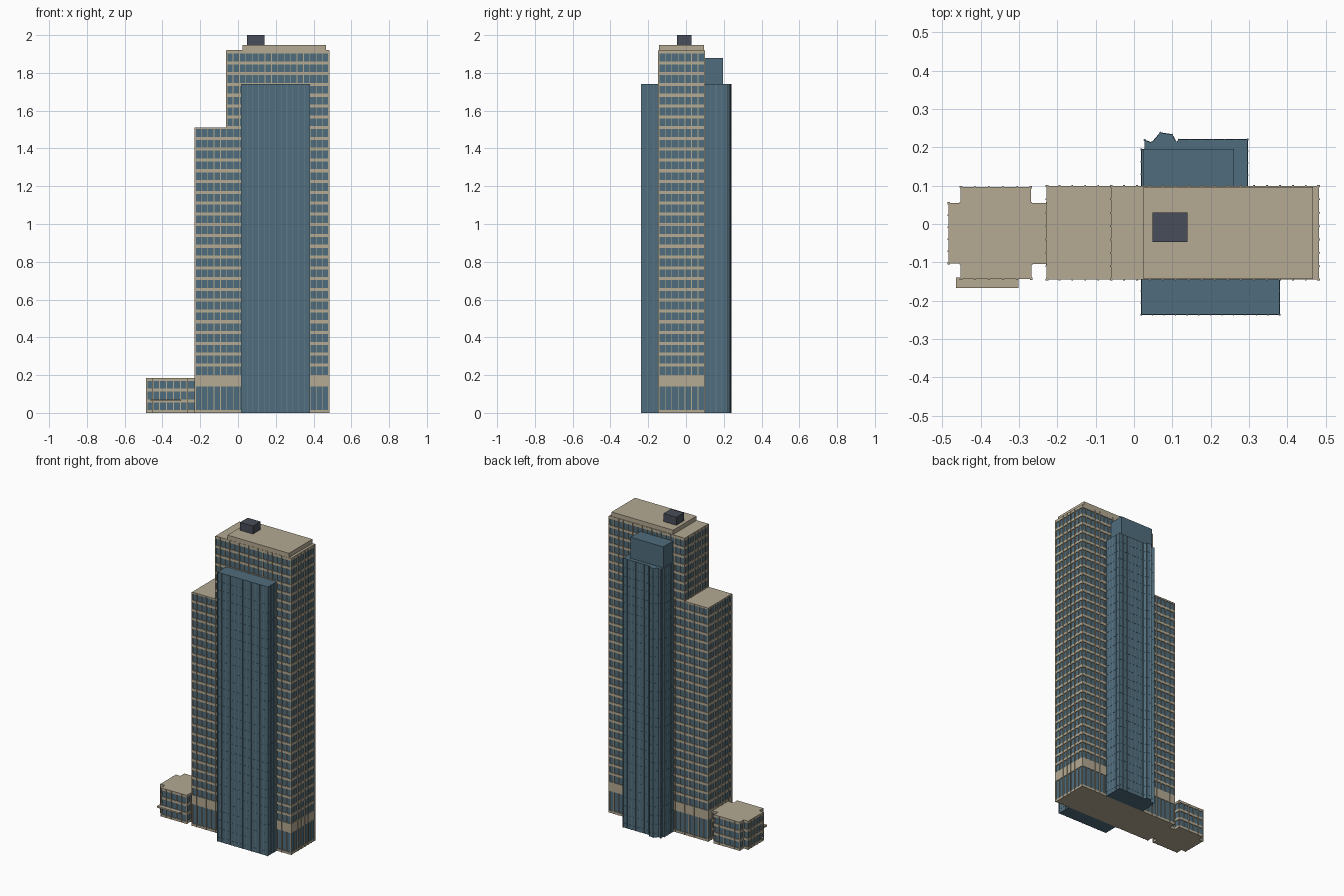
import bpy, bmesh
from mathutils import Vector, Matrix

if "Cube" in bpy.data.objects:
    bpy.data.objects.remove(bpy.data.objects["Cube"])


def material(name, rgb):
    m = bpy.data.materials.new(name)
    m.diffuse_color = (*rgb, 1)
    m.use_nodes = True
    m.node_tree.nodes["Principled BSDF"].inputs["Base Color"].default_value = m.diffuse_color
    return m


STONE = material("stone", (0.46, 0.40, 0.29))
GLASS = material("glass", (0.08, 0.155, 0.205))
FIN = material("fin", (0.13, 0.21, 0.26))
DARK = material("dark_metal", (0.065, 0.075, 0.10))
FLOOR = 0.0571


def finish(name, bm, mats):
    mesh = bpy.data.meshes.new(name)
    bm.to_mesh(mesh)
    bm.free()
    for m in mats:
        mesh.materials.append(m)
    ob = bpy.data.objects.new(name, mesh)
    bpy.context.collection.objects.link(ob)
    return ob


def rect(x0, x1, y0, y1):
    return [(x0, y0), (x1, y0), (x1, y1), (x0, y1)]


def offset(poly, d):
    """Mitred offset of a counter-clockwise outline; negative d goes inward."""
    pts = [Vector(p) for p in poly]
    out = []
    for i, p in enumerate(pts):
        a = (p - pts[i - 1]).normalized()
        b = (pts[(i + 1) % len(pts)] - p).normalized()
        na, nb = Vector((a.y, -a.x)), Vector((b.y, -b.x))
        out.append(p + (na + nb) * (d / (1 + na.dot(nb))))
    return out


def box(name, x0, x1, y0, y1, z0, z1, mat):
    bm = bmesh.new()
    size = Matrix.Diagonal((x1 - x0, y1 - y0, z1 - z0, 1))
    mid = Matrix.Translation(((x0 + x1) / 2, (y0 + y1) / 2, (z0 + z1) / 2))
    bmesh.ops.create_cube(bm, size=1, matrix=mid @ size)
    return finish(name, bm, [mat])


def facade(name, poly, z0, z1, bands, wall, band_mat, cap, recess=0.004, bottom=True):
    """Wall with glass set back between raised horizontal bands."""
    levels, z = [], z0
    for lo, hi in bands:
        if lo > z + 1e-5:
            levels.append((z, lo, 0))
        levels.append((max(lo, z0), min(hi, z1), 1))
        z = hi
    if z < z1 - 1e-5:
        levels.append((z, z1, 0))
    outlines = (offset(poly, -recess), [Vector(p) for p in poly])
    bm = bmesh.new()
    n, prev = len(poly), None

    def bridge(a, b, mi):
        for i in range(n):
            j = (i + 1) % n
            bm.faces.new((a[i], a[j], b[j], b[i])).material_index = mi

    for lo, hi, kind in levels:
        low = [bm.verts.new((p.x, p.y, lo)) for p in outlines[kind]]
        top = [bm.verts.new((p.x, p.y, hi)) for p in outlines[kind]]
        if prev:
            bridge(prev, low, 1)
        elif bottom:
            bm.faces.new(low[::-1]).material_index = 2
        bridge(low, top, kind)
        prev = top
    bm.faces.new(prev).material_index = 2
    return finish(name, bm, [wall, band_mat, cap])


def mullions(name, poly, z0, z1, step, mat, skip=(), width=0.004, depth=0.007):
    """Evenly spaced vertical bars along each side of an outline."""
    bm = bmesh.new()
    for i in range(len(poly)):
        if i in skip:
            continue
        a, b = Vector(poly[i]), Vector(poly[(i + 1) % len(poly)])
        run = b - a
        angle = Matrix.Rotation(Vector((1, 0)).angle_signed(run) * -1, 4, 'Z')
        count = max(1, round(run.length / step))
        for k in range(count + 1):
            p = a + run * (k / count)
            m = Matrix.Translation((p.x, p.y, (z0 + z1) / 2)) @ angle
            m = m @ Matrix.Translation((0, 0.001, 0))
            m = m @ Matrix.Diagonal((width, depth, z1 - z0, 1))
            bmesh.ops.create_cube(bm, size=1, matrix=m)
    return finish(name, bm, [mat])


def floor_bands(first, last, base=0.197, half=0.008):
    return [(base + FLOOR * k - half, base + FLOOR * k + half)
            for k in range(first, last + 1)]


# Lower tower: ground band, tall lobby glass, solid belt, then regular floors
low_plan = rect(-0.228, 0.482, -0.145, 0.099)
low_bands = [(0, 0.015), (0.14, 0.2)] + floor_bands(1, 22) + [(1.502, 1.512)]
facade("lower_tower", low_plan, 0, 1.512, low_bands, GLASS, STONE, STONE)
mullions("lower_tower_mullions", low_plan, 0, 1.511, 0.034, STONE)

# Upper tower
top_plan = rect(-0.06, 0.482, -0.145, 0.099)
top_bands = [(1.512, 1.518)] + floor_bands(24, 29) + [(1.902, 1.92)]
facade("upper_tower", top_plan, 1.512, 1.92, top_bands, GLASS, STONE, STONE, bottom=False)
mullions("upper_tower_mullions", top_plan, 1.512, 1.919, 0.034, STONE)

# Roof cap and machine room
box("roof_cap", 0.025, 0.466, -0.144, 0.096, 1.92, 1.948, STONE)
box("machine_room", 0.048, 0.14, -0.047, 0.03, 1.948, 2.0, DARK)

# Glass slabs in front of and behind the tower, with thin floor lines
slab_lines = [(FLOOR * k + 0.026, FLOOR * k + 0.028) for k in range(0, 30)]
front_plan = rect(0.018, 0.38, -0.237, -0.143)
facade("front_glass_slab", front_plan, 0, 1.742, slab_lines, GLASS, GLASS, GLASS, 0.001)
mullions("front_slab_fins", front_plan, 0, 1.741, 0.03, FIN, skip=(2,), width=0.003, depth=0.004)

back_plan = [(0.018, 0.097), (0.297, 0.097), (0.297, 0.221), (0.116, 0.221),
             (0.111, 0.214), (0.1, 0.234), (0.068, 0.239), (0.046, 0.213),
             (0.027, 0.22), (0.027, 0.195), (0.018, 0.195)]
facade("back_glass_slab", back_plan, 0, 1.742, slab_lines, GLASS, GLASS, GLASS, 0.001)
mullions("back_slab_fins", back_plan, 0, 1.741, 0.03, FIN, skip=(0,), width=0.003, depth=0.004)
box("back_glass_top", 0.025, 0.26, 0.097, 0.196, 1.742, 1.878, GLASS)

# Low annex with notched corners
annex_plan = [(-0.484, -0.103), (-0.452, -0.103), (-0.452, -0.144), (-0.267, -0.144),
              (-0.267, -0.104), (-0.227, -0.104), (-0.227, 0.055), (-0.268, 0.055),
              (-0.268, 0.097), (-0.452, 0.097), (-0.452, 0.055), (-0.484, 0.055)]
annex_bands = [(0, 0.015)] + floor_bands(1, 2, 0.007) + [(0.17, 0.185)]
facade("annex", annex_plan, 0, 0.185, annex_bands, GLASS, STONE, STONE)
mullions("annex_mullions", annex_plan, 0, 0.184, 0.034, STONE, skip=(5,))

# Entrance canopy
box("canopy", -0.464, -0.301, -0.167, -0.14, 0.062, 0.072, STONE)
